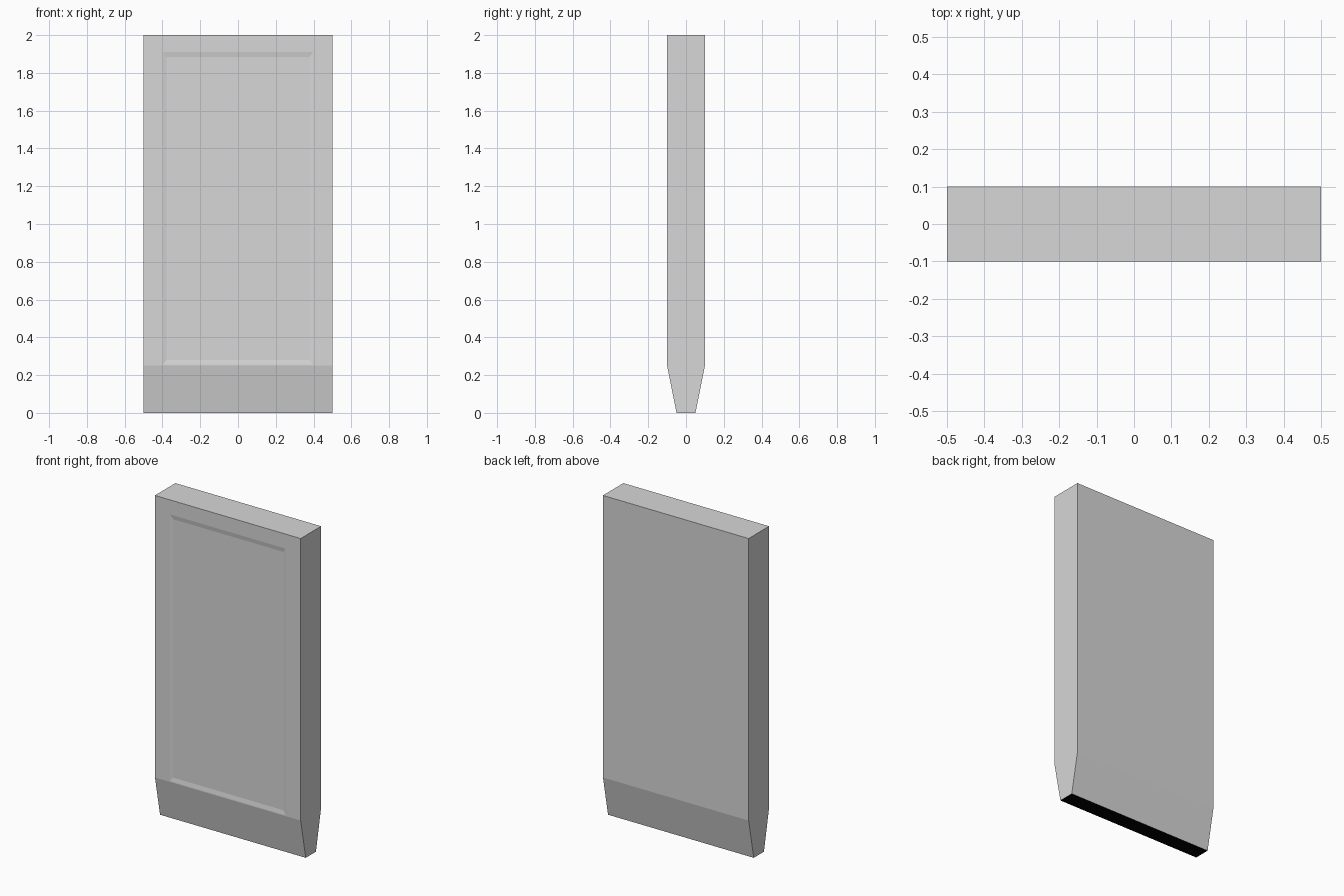
import bpy
import bmesh

if "Cube" in bpy.data.objects:
    bpy.data.objects.remove(bpy.data.objects["Cube"])

# Light grey body and black underside
grey = bpy.data.materials.new("light grey")
grey.diffuse_color = (0.68, 0.68, 0.68, 1.0)
grey.use_nodes = True
grey.node_tree.nodes["Principled BSDF"].inputs["Base Color"].default_value = grey.diffuse_color
black = bpy.data.materials.new("black")
black.diffuse_color = (0.0, 0.0, 0.0, 1.0)
black.use_nodes = True
black.node_tree.nodes["Principled BSDF"].inputs["Base Color"].default_value = black.diffuse_color

bm = bmesh.new()

# Slab: side profile (y, z) with a tapered foot, extruded across x
profile = [(-0.1, 0.25), (-0.05, 0), (0.05, 0), (0.1, 0.25), (0.1, 2), (-0.1, 2)]
side = bm.faces.new([bm.verts.new((-0.5, y, z)) for y, z in profile])
ext = bmesh.ops.extrude_face_region(bm, geom=[side])
moved = [v for v in ext["geom"] if isinstance(v, bmesh.types.BMVert)]
bmesh.ops.translate(bm, verts=moved, vec=(1, 0, 0))
bmesh.ops.recalc_face_normals(bm, faces=bm.faces)


def inset_to(face, half_width, z_low, z_high, y):
    """Inset a front face and fit its inner border to a given rectangle."""
    bmesh.ops.inset_region(bm, faces=[face], thickness=0.01)
    z_mid = sum(v.co.z for v in face.verts) / 4
    for v in face.verts:
        v.co = (half_width if v.co.x > 0 else -half_width, y,
                z_high if v.co.z > z_mid else z_low)


# Shallow recessed panel with sloping borders on the front
bm.normal_update()
front = min(bm.faces, key=lambda f: f.normal.y)
inset_to(front, 0.398, 0.255, 1.91, -0.1)
inset_to(front, 0.378, 0.28, 1.883, -0.0955)

# Black underside
bm.normal_update()
for face in bm.faces:
    face.material_index = 1 if face.normal.z < -0.9 else 0

mesh = bpy.data.meshes.new("panel_slab")
bm.to_mesh(mesh)
bm.free()
mesh.materials.append(grey)
mesh.materials.append(black)
slab = bpy.data.objects.new("panel_slab", mesh)
bpy.context.collection.objects.link(slab)
